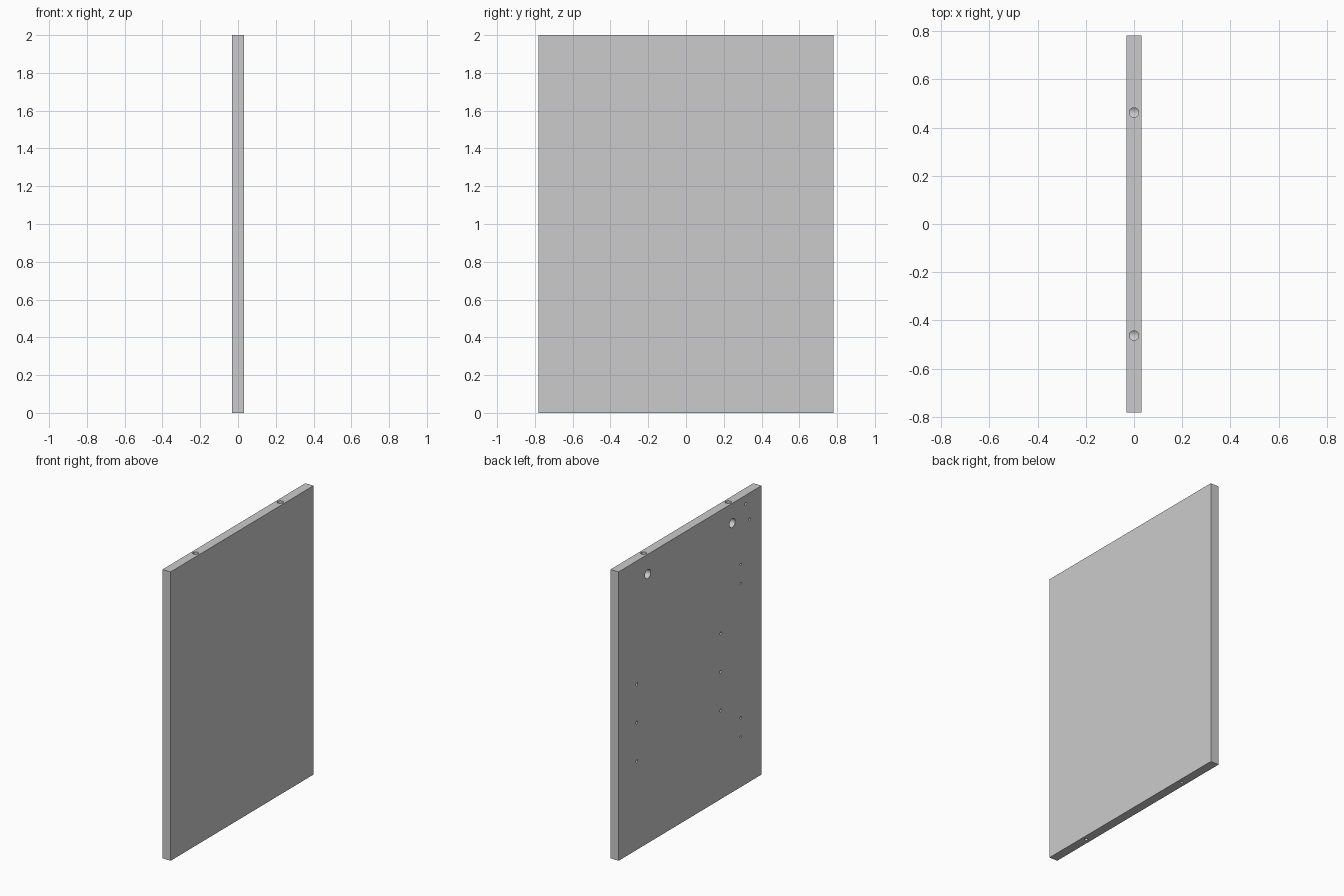
import bpy
from math import pi

if "Cube" in bpy.data.objects:
    bpy.data.objects.remove(bpy.data.objects["Cube"])

T, W, H = 0.0625, 1.5625, 2.0   # thickness, width, height

# Main board
bpy.ops.mesh.primitive_cube_add(size=1, location=(0, 0, H / 2))
panel = bpy.context.object
panel.name = "side_panel"
panel.scale = (T, W, H)
bpy.ops.object.transform_apply(location=True, rotation=False, scale=True)


def drill(y, z, r, depth, axis):
    """Cut a blind hole: from the left face ('x') or a top/bottom edge ('z')."""
    extra = 0.02
    length = depth + extra
    mid = (depth - extra) / 2          # cutter centre, measured inward
    if axis == 'x':
        loc, rot = (-T / 2 + mid, y, z), (0, pi / 2, 0)
    else:
        loc, rot = (0, y, z - mid if z > 0 else mid), (0, 0, 0)
    bpy.ops.mesh.primitive_cylinder_add(vertices=32, radius=r, depth=length,
                                        location=loc, rotation=rot)
    cutter = bpy.context.object
    mod = panel.modifiers.new("hole", 'BOOLEAN')
    mod.operation = 'DIFFERENCE'
    mod.solver = 'EXACT'
    mod.object = cutter
    bpy.context.view_layer.objects.active = panel
    bpy.ops.object.modifier_apply(modifier=mod.name)
    bpy.data.objects.remove(cutter, do_unlink=True)


for y in (-0.4625, 0.4625):
    drill(y, 1.863, 0.031, 0.052, 'x')   # cam lock pocket
    drill(y, H, 0.0195, 0.137, 'z')      # bolt bore from the top edge into the pocket
    drill(y, 0, 0.0105, 0.14, 'z')       # bottom edge dowel hole

# Shelf pin holes
for y in (-0.337, 0.583):
    for z in (0.613, 0.88, 1.146):
        drill(y, z, 0.0105, 0.04, 'x')

# Hinge plate pilot holes
for z in (0.346, 0.479, 1.408, 1.541):
    drill(-0.555, z, 0.008, 0.04, 'x')

# Upper corner fitting holes
for y, z in ((-0.61, 1.939), (-0.653, 1.815)):
    drill(y, z, 0.0105, 0.04, 'x')

# Flat faces with smooth hole walls
bpy.ops.object.select_all(action='DESELECT')
panel.select_set(True)
bpy.context.view_layer.objects.active = panel
bpy.ops.object.shade_smooth_by_angle(angle=pi / 6)
